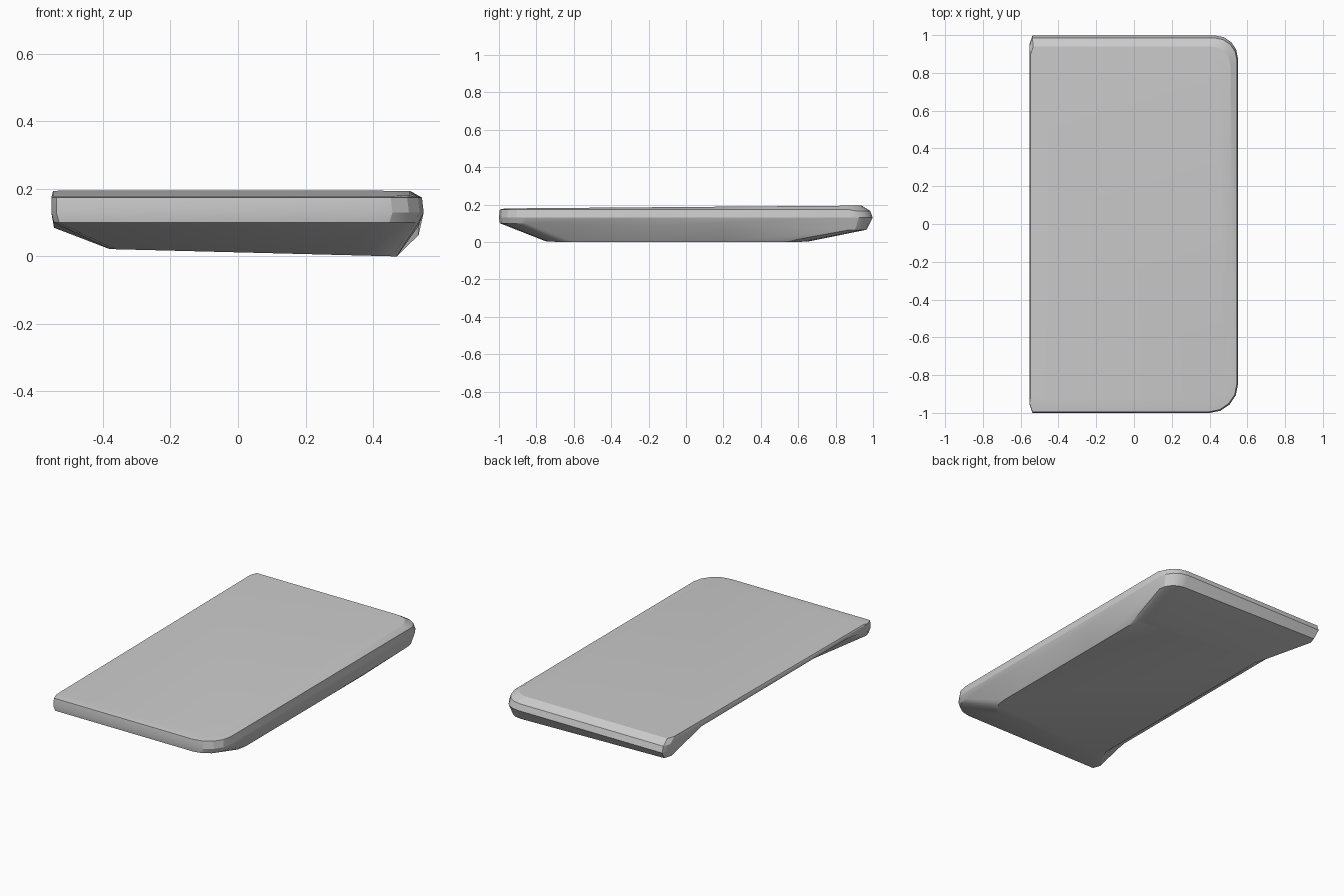
import bpy, bmesh
from math import sin, cos, pi, radians

if "Cube" in bpy.data.objects:
    bpy.data.objects.remove(bpy.data.objects["Cube"])


def corner(cx, cy, r, start, steps=4):
    """Quarter-round corner, counter-clockwise from the start angle."""
    return [(cx + r * cos(start + pi / 2 * i / steps),
             cy + r * sin(start + pi / 2 * i / steps)) for i in range(steps + 1)]


def outline(x0, x1, y0, y1, rf, rb, left=(-0.74, 0.64), c=0.015):
    """Slab outline: rounded right corners, tiny chamfers on the left."""
    pts = [(x0 + c, y0)]
    pts += corner(x1 - rf, y0 + rf, rf, -pi / 2)
    pts += [(x1, -0.2), (x1, 0.2)]
    pts += corner(x1 - rb, y1 - rb, rb, 0)
    pts += [(x0 + c, y1), (x0, y1 - 3 * c), (x0, left[1]), (x0, left[0]), (x0, y0 + 3 * c)]
    return pts


def top_z(x, y):
    return 0.187 + 0.008 * y


def rim_z(x, y):
    return 0.174 - (0.008 if y > 0.9 else 0)


def low_z(x, y):
    # left flank is undercut between its two corners
    if x < -0.5 and abs(y) < 0.8:
        return 0.155
    if y > 0.7:
        return 0.085 - 0.02 * (x + 0.55)
    if x > 0.5 and -0.7 < y:
        return 0.09 if y < 0 else 0.10
    return 0.10


def base_z(x, y):
    return max(0.0, 0.012 - 0.0255 * (x - 0.0))


rings = [
    (outline(-0.38, 0.47, -0.75, 0.66, 0.15, 0.14, (-0.66, 0.56)), base_z),
    (outline(-0.545, 0.535, -0.995, 0.965, 0.14, 0.10), low_z),
    (outline(-0.553, 0.55, -1.0, 0.998, 0.15, 0.12), lambda x, y: max(0.13, low_z(x, y) + 0.005)),
    (outline(-0.553, 0.545, -0.995, 0.985, 0.15, 0.12), rim_z),
    (outline(-0.548, 0.51, -0.965, 0.94, 0.15, 0.10), top_z),
]

# slab lofted from base to top
bm = bmesh.new()
loops = [[bm.verts.new((x, y, z(x, y))) for x, y in pts] for pts, z in rings]
n = len(loops[0])
for a, b in zip(loops, loops[1:]):
    for i in range(n):
        j = (i + 1) % n
        bm.faces.new((a[i], a[j], b[j], b[i]))
bm.faces.new(loops[0][::-1])
bm.faces.new(loops[-1])
bmesh.ops.recalc_face_normals(bm, faces=bm.faces)

mesh = bpy.data.meshes.new("slab")
bm.to_mesh(mesh)
bm.free()
slab = bpy.data.objects.new("slab", mesh)
bpy.context.collection.objects.link(slab)
bpy.context.view_layer.objects.active = slab
slab.select_set(True)
bpy.ops.object.shade_smooth_by_angle(angle=radians(22))
